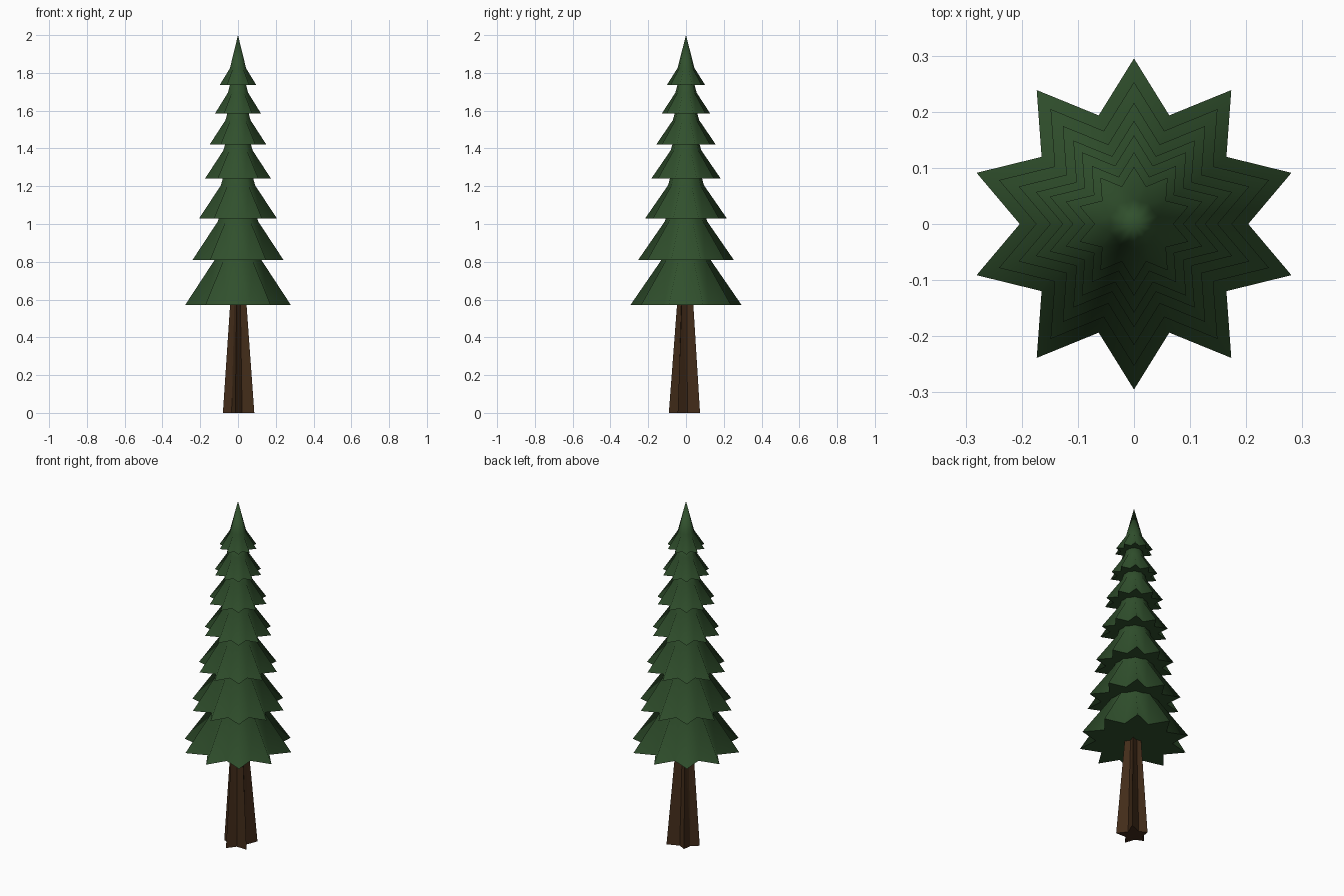
import bpy, bmesh
from math import cos, sin, radians, pi

if "Cube" in bpy.data.objects:
    bpy.data.objects.remove(bpy.data.objects["Cube"])


def material(name, color):
    m = bpy.data.materials.new(name)
    m.diffuse_color = (*color, 1)
    m.use_nodes = True
    m.node_tree.nodes["Principled BSDF"].inputs["Base Color"].default_value = m.diffuse_color
    return m


green = material("dark_green", (0.03, 0.08, 0.026))
brown = material("bark_brown", (0.055, 0.025, 0.01))


def star(tips, valley, start, z):
    """Star outline: one radius per tip, shared valley radius."""
    n = len(tips)
    pts = []
    for i, r in enumerate(tips):
        a = start + 2 * pi * i / n
        b = a + pi / n
        pts += [(r * cos(a), r * sin(a), z), (valley * cos(b), valley * sin(b), z)]
    return pts


def stack(name, rings, apex, mat, smooth):
    """Skin a list of rings, cap the bottom, and close at the apex."""
    bm = bmesh.new()
    loops = [[bm.verts.new(p) for p in ring] for ring in rings]
    n = len(loops[0])
    tip = bm.verts.new((0, 0, apex))
    base = bm.verts.new((0, 0, rings[0][0][2]))
    sides = []
    for i in range(n):
        j = (i + 1) % n
        for lo, hi in zip(loops, loops[1:]):
            # split each quad along the outward-going ridge
            if i % 2 == 0:
                sides.append(bm.faces.new((lo[i], lo[j], hi[i])))
                sides.append(bm.faces.new((lo[j], hi[j], hi[i])))
            else:
                sides.append(bm.faces.new((lo[i], lo[j], hi[j])))
                sides.append(bm.faces.new((lo[i], hi[j], hi[i])))
        sides.append(bm.faces.new((loops[-1][i], loops[-1][j], tip)))
        bm.faces.new((base, loops[0][j], loops[0][i]))
    for f in sides:
        f.smooth = smooth
    # keep the rim between branches and underside crisp
    for i in range(n):
        bm.edges.get((loops[0][i], loops[0][(i + 1) % n])).smooth = False
    mesh = bpy.data.meshes.new(name)
    bm.to_mesh(mesh)
    bm.free()
    mesh.materials.append(mat)
    ob = bpy.data.objects.new(name, mesh)
    bpy.context.collection.objects.link(ob)
    return ob


# Trunk: tapering, slightly irregular five-lobed section
lobes = [0.105, 0.078, 0.081, 0.092, 0.097]
stack("trunk",
      [star(lobes, 0.048, radians(45), 0),
       star([r * 0.5 for r in lobes], 0.027, radians(45), 0.6)],
      0.6, brown, False)

# Branch tiers: base height, tip radius, height of the bend above the base
tiers = [(0.57, 0.295, 0.24), (0.81, 0.253, 0.205), (1.03, 0.216, 0.175),
         (1.24, 0.184, 0.15), (1.42, 0.158, 0.13), (1.585, 0.128, 0.11),
         (1.735, 0.102, 0.09)]
for k, (z, r, h) in enumerate(tiers, 1):
    stack(f"branch_tier_{k}",
          [star([r] * 10, r * 0.69, pi / 2, z),
           star([r * 0.44] * 10, r * 0.40, pi / 2, z + h)],
          z + h * 0.265 / 0.09, green, True)
